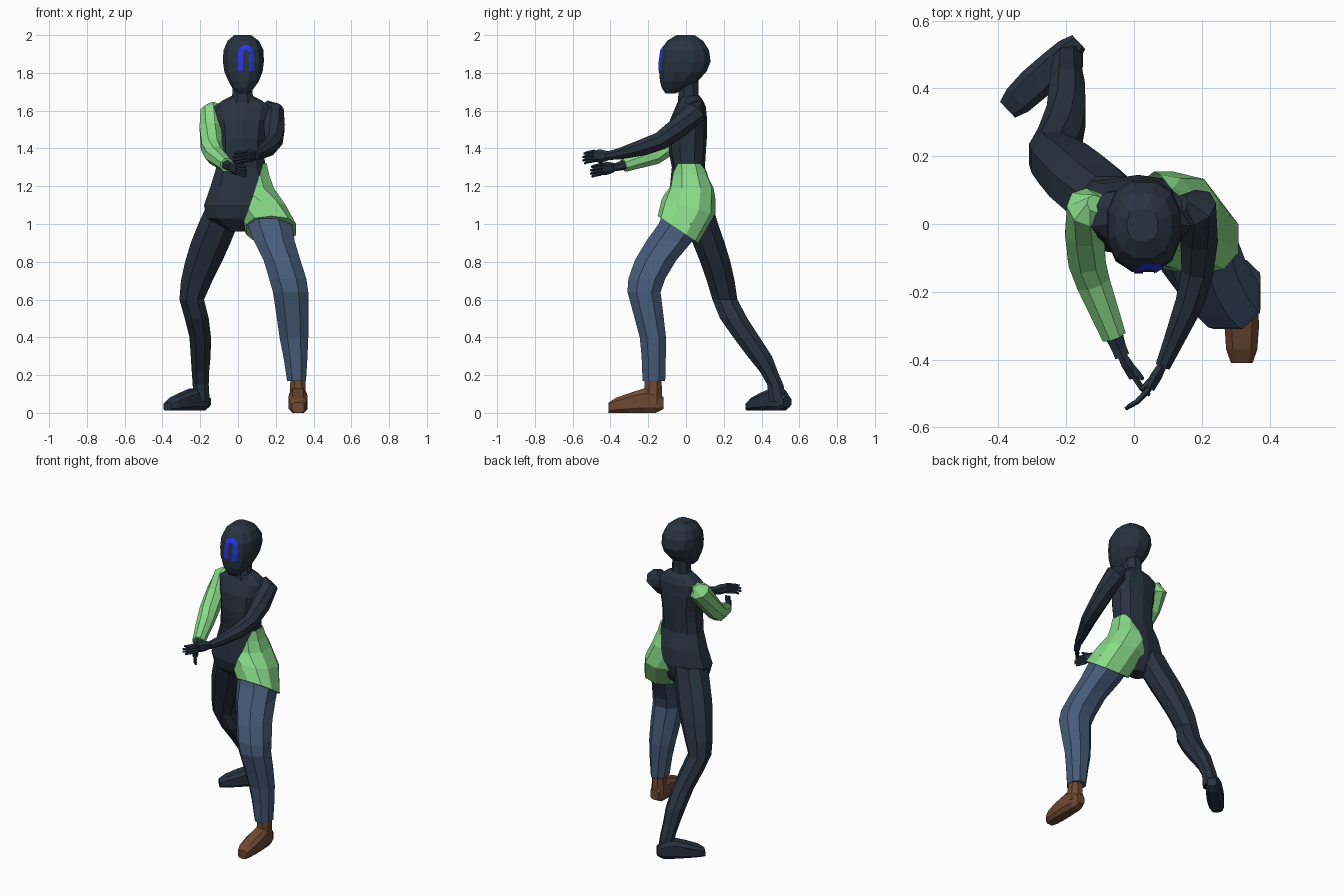
import bpy, bmesh, math
from mathutils import Vector
from mathutils.bvhtree import BVHTree

if "Cube" in bpy.data.objects:
    bpy.data.objects.remove(bpy.data.objects["Cube"])


def material(name, rgb):
    m = bpy.data.materials.new(name)
    m.diffuse_color = (*rgb, 1)
    m.use_nodes = True
    m.node_tree.nodes["Principled BSDF"].inputs["Base Color"].default_value = m.diffuse_color
    return m


DARK = material("dark slate", (0.021, 0.032, 0.049))
GREEN = material("light green", (0.25, 0.70, 0.25))
DENIM = material("denim blue", (0.062, 0.105, 0.19))
BROWN = material("boot brown", (0.155, 0.066, 0.033))
BLUE = material("face blue", (0.02, 0.035, 0.75))


def make(name, bm, mat):
    bmesh.ops.recalc_face_normals(bm, faces=bm.faces)
    me = bpy.data.meshes.new(name)
    bm.to_mesh(me)
    me.materials.append(mat)
    ob = bpy.data.objects.new(name, me)
    bpy.context.collection.objects.link(ob)
    return ob


def unit_ring(n, p):
    """Rounded-square outline with n sides; p=1 is a circle."""
    out = []
    for i in range(n):
        a = 2 * math.pi * (i + 0.5) / n
        c, s = math.cos(a), math.sin(a)
        out.append((math.copysign(abs(c) ** p, c), math.copysign(abs(s) ** p, s)))
    k = max(abs(c) for c, s in out)
    j = max(abs(s) for c, s in out)
    return [(c / k, s / j) for c, s in out]


def loft(rings):
    bm = bmesh.new()
    rows = [[bm.verts.new(p) for p in r] for r in rings]
    n = len(rows[0])
    for a, b in zip(rows, rows[1:]):
        for i in range(n):
            bm.faces.new((a[i], a[(i + 1) % n], b[(i + 1) % n], b[i]))
    bm.faces.new(rows[0])
    bm.faces.new(rows[-1])
    return bm


def stack(rows, n=8, p=0.9):
    """Loft of level rings: x0, x1, y0, y1, z and an optional tilt along y."""
    rings = []
    for x0, x1, y0, y1, z, *tilt in rows:
        t = tilt[0] if tilt else 0
        hx, hy = (x1 - x0) / 2, (y1 - y0) / 2
        rings.append([Vector((x0 + hx + c * hx, y0 + hy + s * hy, z + t * s * hy))
                      for c, s in unit_ring(n, p)])
    return loft(rings)


def tube(pts, n=8, flat=1.0):
    """Loft along a path of x, y, z, radius; flat narrows it sideways."""
    cs = [Vector(q[:3]) for q in pts]
    rings = []
    for i, q in enumerate(pts):
        d = (cs[min(i + 1, len(cs) - 1)] - cs[max(i - 1, 0)]).normalized()
        side = d.cross(Vector((0, 0, 1))).normalized()
        up = side.cross(d)
        rings.append([cs[i] + side * (c * q[3] * flat) + up * (s * q[3])
                      for c, s in unit_ring(n, 1)])
    return loft(rings)


def foot(name, heel, toe, mat, sole):
    heel, toe = Vector((*heel, 0)), Vector((*toe, 0))
    d = (toe - heel).normalized()
    side = Vector((-d.y, d.x, 0))
    rings = []
    for s, w, top in ((0, .028, .085), (.04, .042, .12), (.1, .047, .13),
                      (.18, .051, .105), (.25, .046, .08), (.29, .032, .055)):
        z0 = sole + (0.02 if s < .02 else 0)
        mid, h = (z0 + top) / 2, (top - z0) / 2
        rings.append([heel + d * s + side * (c * w) + Vector((0, 0, mid + k * h))
                      for c, k in unit_ring(8, 0.6)])
    make(name, loft(rings), mat)


def hand(name, wrist, knuckle, tip, thumb):
    w, k, t = Vector(wrist), Vector(knuckle), Vector(tip)
    make(name + "_palm", tube([(*w, .024), (*w.lerp(k, .5), .034), (*k, .032)], 6, 0.5), DARK)
    for i in range(4):
        o = Vector((0, 0, (i - 1.5) * .016))
        reach = k.lerp(t, (.85, 1, 1, .9)[i]) + o * 1.1
        bend = k.lerp(t, .5) + o + Vector((0, -.008, 0))
        make(f"{name}_finger_{i + 1}",
             tube([(*(k + o), .010), (*bend, .009), (*reach, .006)], 5), DARK)
    base = w.lerp(k, .4)
    end = base + Vector(thumb)
    make(name + "_thumb", tube([(*base, .012), (*base.lerp(end, .6), .011), (*end, .006)], 5), DARK)


# head, tapering to the chin
head_bm = stack([
    (.00, .06, -.108, -.06, 1.69), (-.03, .085, -.128, .01, 1.72),
    (-.05, .11, -.138, .06, 1.755), (-.072, .13, -.142, .108, 1.805),
    (-.08, .137, -.141, .13, 1.86), (-.077, .135, -.132, .122, 1.92),
    (-.055, .11, -.10, .09, 1.97), (-.02, .07, -.05, .045, 2.0)], 12, 0.85)
face_tree = BVHTree.FromBMesh(head_bm)
make("head", head_bm, DARK)

# arch plate on the face, laid onto the head surface
bm = bmesh.new()
cx, top = 0.043, 1.902
path = [(-1, 1.81 + i * (top - 1.81) / 4, 0) for i in range(4)]
path += [(-math.cos(a), top, math.sin(a)) for a in [math.pi * i / 8 for i in range(9)]]
path += [(1, q[1], 0) for q in reversed(path[:4])]
rows = []
for u, z, v in path:
    row = []
    for r in (.016, .025, .034, .043):
        x, zz = cx + u * r, z + v * (r + .004)
        hit = face_tree.ray_cast(Vector((x, -1, zz)), Vector((0, 1, 0)))[0]
        row.append(bm.verts.new((x, hit.y - .004, zz)))
    rows.append(row)
for a, b in zip(rows, rows[1:]):
    for i in range(3):
        bm.faces.new((a[i], a[i + 1], b[i + 1], b[i]))
make("face_arch", bm, BLUE)

# neck and torso
make("neck", stack([(-.045, .09, -.045, .075, 1.63), (-.03, .077, -.04, .065, 1.69),
                    (-.03, .075, -.045, .065, 1.78)]), DARK)
make("torso", stack([
    (-.04, .06, -.01, .09, .96), (-.165, .17, -.075, .13, 1.03),
    (-.18, .205, -.095, .145, 1.1), (-.145, .17, -.085, .135, 1.2),
    (-.115, .143, -.075, .10, 1.3), (-.105, .14, -.09, .105, 1.38),
    (-.105, .145, -.095, .11, 1.45), (-.12, .16, -.085, .112, 1.55),
    (-.13, .17, -.055, .105, 1.62), (-.08, .125, -.04, .09, 1.655),
    (-.03, .075, -.03, .07, 1.68)], 10, 0.8), DARK)

# one-sided shorts: waist panel cut on a slant, flaring to a tilted hem
bm = stack([
    (.045, .308, -.15, .065, .97, -.67), (-.02, .25, -.13, .155, 1.09, -.25),
    (-.14, .19, -.1, .155, 1.19), (-.12, .165, -.085, .125, 1.26),
    (-.12, .152, -.08, .106, 1.32)], 10, 0.8)
bmesh.ops.bisect_plane(bm, geom=bm.verts[:] + bm.edges[:] + bm.faces[:],
                       plane_co=(.055, 0, 1.1), plane_no=(.94, .05, -.32), clear_inner=True)
make("shorts", bm, GREEN)

# forward leg in trousers, with boot
make("front_leg", stack([
    (.26, .36, -.23, -.11, .17), (.24, .368, -.235, -.107, .3),
    (.22, .372, -.245, -.106, .4), (.203, .374, -.277, -.12, .52),
    (.185, .372, -.31, -.135, .64), (.165, .362, -.305, -.11, .71),
    (.135, .33, -.27, -.05, .81), (.085, .30, -.21, .035, .91),
    (.05, .285, -.145, .09, 1.0), (.05, .23, -.1, .12, 1.1)]), DENIM)
make("boot_ankle", stack([(.272, .362, -.225, -.125, .05), (.278, .355, -.218, -.13, .19)]), BROWN)
foot("boot", (.318, -.12), (.318, -.41), BROWN, 0)

# trailing leg and foot
make("back_leg", stack([
    (-.235, -.15, .44, .535, .06), (-.24, -.155, .43, .515, .15), (-.245, -.153, .39, .485, .22),
    (-.25, -.145, .325, .455, .3), (-.257, -.143, .25, .39, .4),
    (-.282, -.155, .18, .325, .5), (-.31, -.18, .14, .272, .6),
    (-.302, -.135, .11, .257, .7), (-.28, -.085, .075, .235, .8),
    (-.25, -.04, .035, .205, .9), (-.21, .0, .0, .17, 1.0),
    (-.165, .03, -.04, .14, 1.1)]), DARK)
foot("back_foot", (-.163, .537), (-.365, .345), DARK, .012)

# sleeved arm
make("sleeve", tube([
    (-.115, .06, 1.635, .025), (-.135, .05, 1.595, .06), (-.145, -.02, 1.5, .058),
    (-.14, -.105, 1.41, .055), (-.122, -.17, 1.365, .05), (-.06, -.33, 1.312, .036)]), GREEN)
make("sleeved_forearm", tube([(-.07, -.3, 1.32, .03), (-.045, -.365, 1.303, .022),
                              (-.035, -.39, 1.3, .022)], 6), DARK)
hand("sleeved_hand", (-.04, -.38, 1.3), (.0, -.45, 1.29), (.045, -.505, 1.275), (.05, -.05, .03))

# bare arm
make("bare_arm", tube([
    (.14, .06, 1.635, .025), (.18, .05, 1.595, .06), (.192, -.04, 1.51, .055),
    (.188, -.135, 1.44, .047), (.165, -.23, 1.405, .042), (.115, -.35, 1.372, .029),
    (.085, -.42, 1.36, .022)]), DARK)
hand("bare_hand", (.088, -.41, 1.36), (.045, -.485, 1.36), (-.025, -.545, 1.345), (-.05, -.05, .02))
